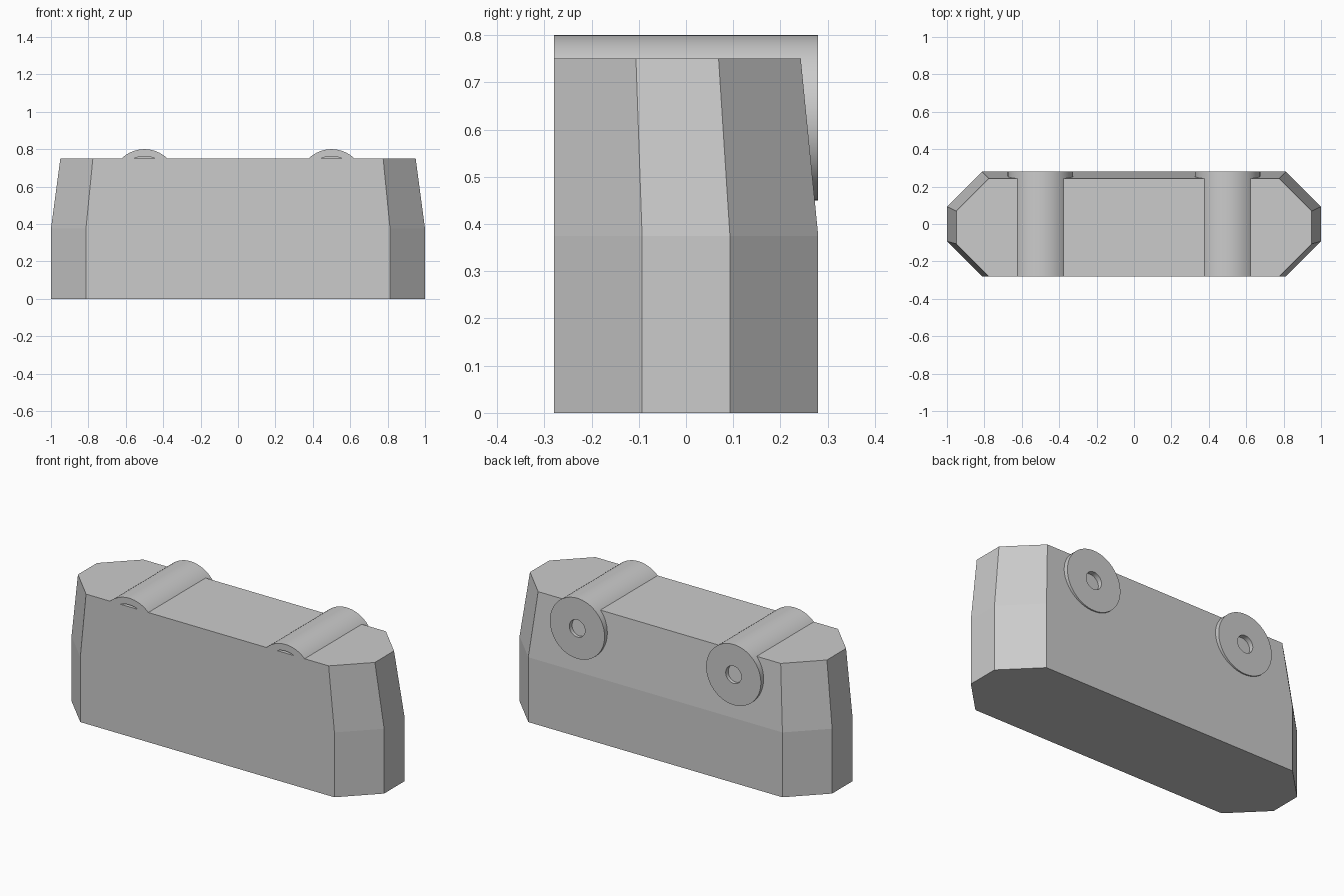
import bpy, bmesh, math

if "Cube" in bpy.data.objects:
    bpy.data.objects.remove(bpy.data.objects["Cube"], do_unlink=True)

# Single grey finish
grey = bpy.data.materials.new("plain_grey")
grey.use_nodes = True
GREY = (0.6, 0.6, 0.6, 1)
grey.diffuse_color = GREY
grey.node_tree.nodes["Principled BSDF"].inputs["Base Color"].default_value = GREY


def finish(bm, name):
    bmesh.ops.recalc_face_normals(bm, faces=bm.faces)
    mesh = bpy.data.meshes.new(name)
    bm.to_mesh(mesh)
    bm.free()
    mesh.materials.append(grey)
    obj = bpy.data.objects.new(name, mesh)
    bpy.context.collection.objects.link(obj)
    return obj


def octagon(bm, half_x, front, back, cut, z):
    """Rectangle with its four corners cut at 45 degrees."""
    right = [(half_x - cut, front), (half_x, front + cut),
             (half_x, back - cut), (half_x - cut, back)]
    left = [(-x, y) for x, y in reversed(right)]
    return [bm.verts.new((x, y, z)) for x, y in right + left]


# Block: straight below, tapering on the ends and the back above
bm = bmesh.new()
rings = [octagon(bm, 1.0, -0.28, 0.28, 0.187, 0.0),
         octagon(bm, 1.0, -0.28, 0.28, 0.187, 0.375),
         octagon(bm, 0.95, -0.28, 0.243, 0.174, 0.75)]
for low, high in zip(rings, rings[1:]):
    for i in range(8):
        j = (i + 1) % 8
        bm.faces.new((low[i], low[j], high[j], high[i]))
bm.faces.new(rings[0])
bm.faces.new(rings[-1])
finish(bm, "block")

# Bolt sleeves: turned tubes with a wide bore at the front, narrow at the back
SEGMENTS = 64
profile = [(0.05, 0.28), (0.175, 0.28), (0.175, -0.28),
           (0.137, -0.28), (0.137, 0.1), (0.05, 0.1)]
for side, x in (("left", 0.5), ("right", -0.5)):
    bm = bmesh.new()
    loops = []
    for r, y in profile:
        loops.append([bm.verts.new((x + r * math.cos(a), y, 0.625 + r * math.sin(a)))
                      for a in (math.tau * k / SEGMENTS for k in range(SEGMENTS))])
    for n, loop in enumerate(loops):
        after = loops[(n + 1) % len(loops)]
        for k in range(SEGMENTS):
            m = (k + 1) % SEGMENTS
            bm.faces.new((loop[k], loop[m], after[m], after[k]))
    sleeve = finish(bm, side + "_bolt_sleeve")
    bpy.ops.object.select_all(action="DESELECT")
    sleeve.select_set(True)
    bpy.context.view_layer.objects.active = sleeve
    bpy.ops.object.shade_smooth_by_angle(angle=math.radians(30))
